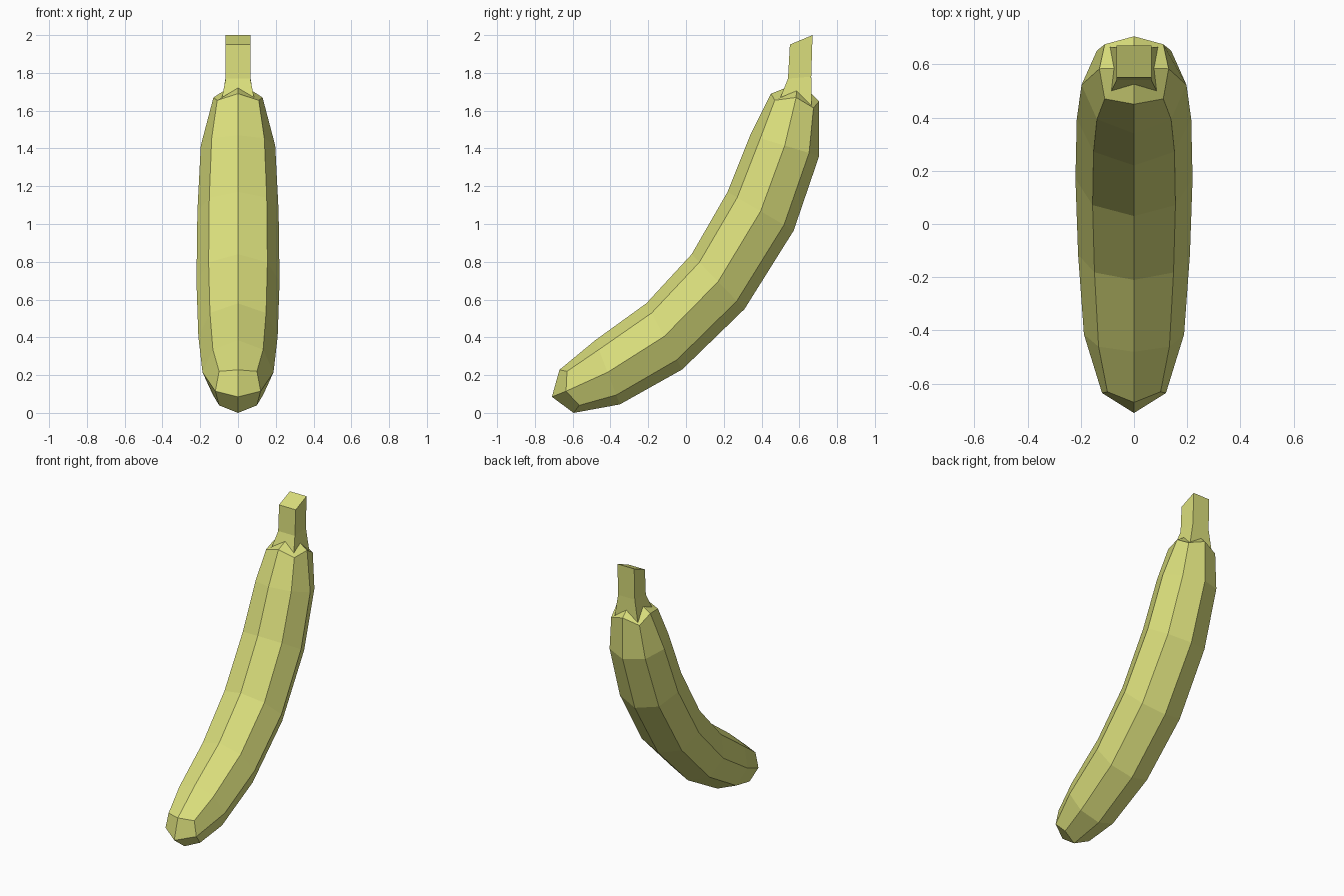
import bpy, bmesh

if "Cube" in bpy.data.objects:
    bpy.data.objects.remove(bpy.data.objects["Cube"])

skin = bpy.data.materials.new("yellow green skin")
skin.diffuse_color = (0.70, 0.73, 0.20, 1)
skin.use_nodes = True
skin.node_tree.nodes["Principled BSDF"].inputs["Base Color"].default_value = skin.diffuse_color


def mirrored(front, side, back):
    """Closed ring: front centre, right-hand points, back centre, mirrored left-hand points."""
    left = [(-x, y, z) for x, y, z in reversed(side)]
    return [(0, *front)] + side + [(0, *back)] + left


def octagon(front, back, half_width):
    """Eight-sided ring spanning two (y, z) points on the centre plane."""
    c = [(f + b) / 2 for f, b in zip(front, back)]
    d = [(f - b) / 2 for f, b in zip(front, back)]
    k = 0.7071
    side = [(half_width * s, c[0] + d[0] * t, c[1] + d[1] * t)
            for s, t in ((k, k), (1, 0), (k, -k))]
    return mirrored(front, side, back)


def add_ring(bm, pts):
    return [bm.verts.new(p) for p in pts]


def bridge(bm, a, b):
    n = len(a)
    for i in range(n):
        j = (i + 1) % n
        bm.faces.new((a[i], a[j], b[j], b[i]))


def finish(bm, name):
    bmesh.ops.recalc_face_normals(bm, faces=bm.faces)
    me = bpy.data.meshes.new(name)
    bm.to_mesh(me)
    bm.free()
    me.materials.append(skin)
    ob = bpy.data.objects.new(name, me)
    bpy.context.collection.objects.link(ob)


# ring where the stem grows out of the body
collar = mirrored((0.525, 1.72),
                  [(0.085, 0.50, 1.67), (0.075, 0.585, 1.705), (0.09, 0.665, 1.625)],
                  (0.665, 1.69))

# curved fruit body, from blossom end to shoulder
bm = bmesh.new()
rings = [
    mirrored((-0.67, 0.228), [(0.10, -0.63, 0.22), (0.12, -0.635, 0.115), (0.10, -0.565, 0.04)],
             (-0.595, 0.0)),
    octagon((-0.48, 0.385), (-0.35, 0.045), 0.188),
    octagon((-0.21, 0.58), (-0.02, 0.23), 0.21),
    octagon((0.03, 0.84), (0.31, 0.55), 0.22),
    octagon((0.22, 1.17), (0.57, 0.965), 0.215),
    octagon((0.34, 1.47), (0.705, 1.36), 0.197),
    mirrored((0.45, 1.69), [(0.11, 0.47, 1.655), (0.13, 0.583, 1.67), (0.11, 0.675, 1.615)],
             (0.705, 1.65)),
    collar,
]
rings = [add_ring(bm, r) for r in rings]
for a, b in zip(rings, rings[1:]):
    bridge(bm, a, b)
# blossom end: four quads meeting at a blunt tip
tip = bm.verts.new((0, -0.71, 0.085))
end = rings[0]
for i in range(0, 8, 2):
    bm.faces.new((tip, end[i], end[i + 1], end[(i + 2) % 8]))
finish(bm, "banana_body")

# square stem flaring into the collar
bm = bmesh.new()
base = add_ring(bm, collar)
neck = add_ring(bm, [(0.065, 0.54, 1.77), (0.065, 0.663, 1.78),
                     (-0.065, 0.663, 1.78), (-0.065, 0.54, 1.77)])
top = add_ring(bm, [(0.065, 0.55, 1.95), (0.065, 0.67, 2.0),
                    (-0.065, 0.67, 2.0), (-0.065, 0.55, 1.95)])
for i in range(4):
    j = (i + 1) % 4
    k = 2 * i + 1
    bm.faces.new((base[k], base[(k + 1) % 8], base[(k + 2) % 8], neck[j], neck[i]))
bridge(bm, neck, top)
bm.faces.new(top)
finish(bm, "stem")
